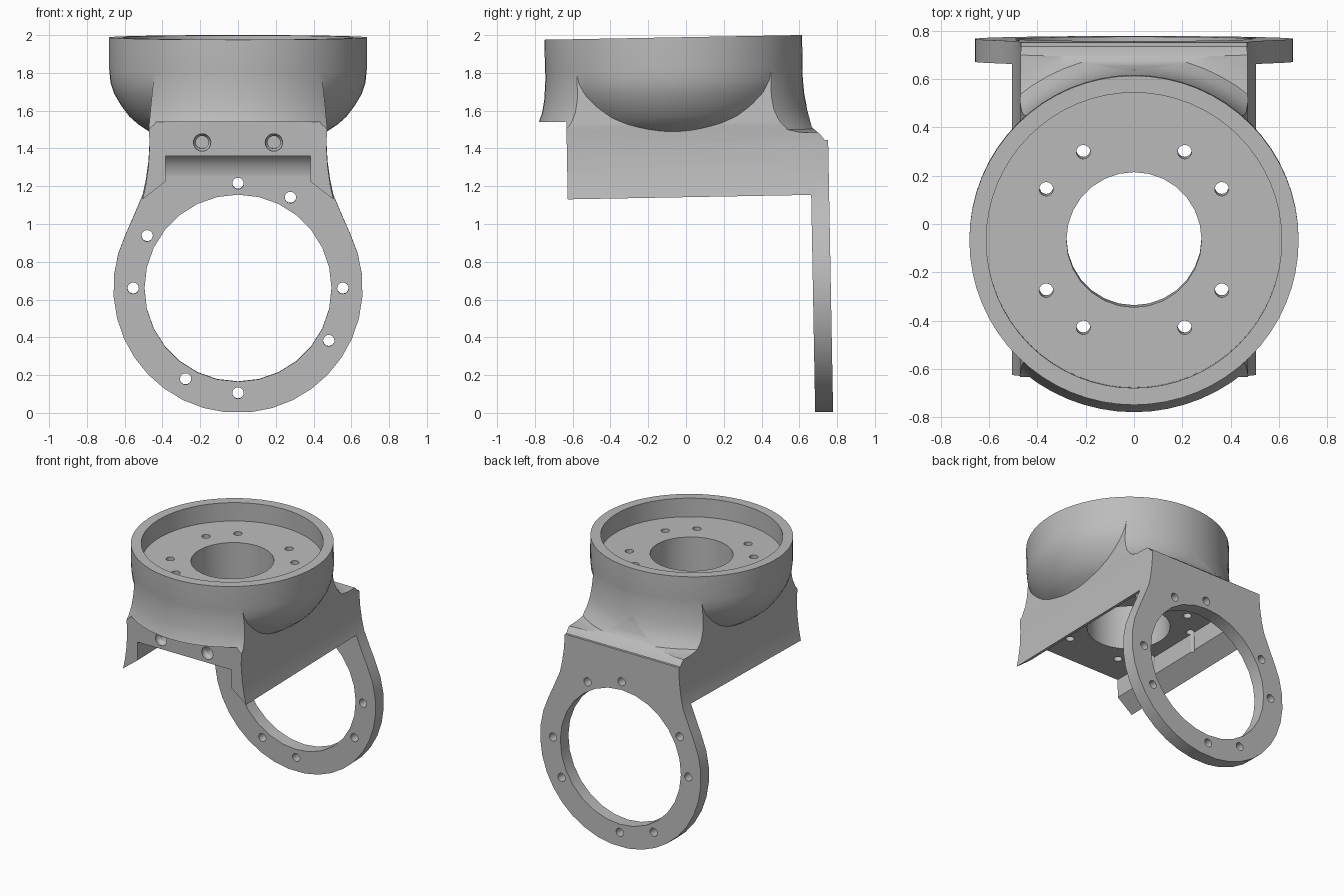
import bpy, bmesh, math
from mathutils import Matrix

cube = bpy.data.objects.get("Cube")
if cube:
    bpy.data.objects.remove(cube, do_unlink=True)

CUP_Y = -0.055     # cup axis
RING_Z = 0.648     # flange ring centre
BACK, INNER = 0.755, 0.66

grey = bpy.data.materials.new("plain grey")
grey.use_nodes = True
grey.diffuse_color = (0.5, 0.5, 0.5, 1)
grey.node_tree.nodes["Principled BSDF"].inputs["Base Color"].default_value = (0.5, 0.5, 0.5, 1)


def loft(name, rings):
    """Closed solid skinned through equal-sized rings of points."""
    bm = bmesh.new()
    loops = [[bm.verts.new(p) for p in ring] for ring in rings]
    for a, b in zip(loops, loops[1:]):
        for i in range(len(a)):
            j = (i + 1) % len(a)
            bm.faces.new((a[i], a[j], b[j], b[i]))
    bm.faces.new(loops[0])
    bm.faces.new(loops[-1])
    bmesh.ops.recalc_face_normals(bm, faces=bm.faces)
    mesh = bpy.data.meshes.new(name)
    bm.to_mesh(mesh)
    bm.free()
    mesh.materials.append(grey)
    obj = bpy.data.objects.new(name, mesh)
    bpy.context.collection.objects.link(obj)
    return obj


def circle(r, n, start=0):
    return [(r * math.cos(start + math.tau * i / n), r * math.sin(start + math.tau * i / n)) for i in range(n)]


def revolve(name, profile, n=64):
    return loft(name, [[(x, y + CUP_Y, z) for x, y in circle(r, n)] for r, z in profile])


def prism_y(name, pts, y0, y1):
    return loft(name, [[(x, y, z) for x, z in pts] for y in (y0, y1)])


def prism_x(name, pts, half):
    return loft(name, [[(x, y, z) for y, z in pts] for x in (-half, half)])


def mirrored(half):
    return half + [(-x, z) for x, z in reversed(half)]


def combine(target, tool, operation):
    mod = target.modifiers.new(operation, 'BOOLEAN')
    mod.operation, mod.solver, mod.object = operation, 'EXACT', tool
    bpy.context.view_layer.update()
    deps = bpy.context.evaluated_depsgraph_get()
    mesh = bpy.data.meshes.new_from_object(target.evaluated_get(deps))
    target.modifiers.clear()
    target.data = mesh
    bpy.data.objects.remove(tool, do_unlink=True)


# Saddle: flared skirt trimmed to the side walls and the rounded back
sides = [(0.505, 1.142), (0.488, 1.22), (0.474, 1.32), (0.468, 1.43)]
housing = revolve("bearing_housing", [
    (1.2, 1.0), (1.2, 1.465), (0.9, 1.47), (0.81, 1.475), (0.76, 1.49), (0.725, 1.54),
    (0.702, 1.6), (0.689, 1.67), (0.684, 1.73), (0.676, 1.86)])
combine(housing, prism_y("side_trim", mirrored(
    [(0.385, 1.235)] + sides + [(0.472, 1.52), (0.46, 1.65), (0.44, 1.84)]), -0.95, 0.95), 'INTERSECT')
combine(housing, prism_x("back_trim", [
    (-0.9, 1.0), (BACK, 1.0), (BACK, 1.37), (0.745, 1.42), (0.715, 1.46),
    (0.67, 1.5), (0.645, 1.6), (0.64, 1.9), (-0.9, 1.9)], 0.9), 'INTERSECT')
combine(housing, prism_x("front_trim", [
    (-1, 0.9), (-0.629, 0.9), (-0.629, 1.553), (-1, 1.553)], 0.9), 'DIFFERENCE')

# Round cup with a bowl-shaped underside
combine(housing, revolve("cup", [
    (0.4, 1.47), (0.47, 1.49), (0.53, 1.53), (0.575, 1.57), (0.62, 1.63), (0.655, 1.69),
    (0.675, 1.75), (0.682, 1.82), (0.682, 1.989)]), 'UNION')

# Open cavity between the side walls, with a rounded rear corner
combine(housing, prism_x("cavity", [
    (-1, 0.9), (INNER, 0.9), (INNER, 1.25), (0.645, 1.3), (0.61, 1.345),
    (0.56, 1.372), (-1, 1.372)], 0.385), 'DIFFERENCE')

# Hanging ring flange with its neck
arc = [(0.66 * math.sin(math.radians(a)), RING_Z - 0.66 * math.cos(math.radians(a)))
       for a in range(6, 126, 10)]
neck = [(0.55, 1.035)] + sides
combine(housing, prism_y("ring_flange", mirrored(arc + neck), INNER, BACK), 'UNION')

# Cup recess and centre bore
combine(housing, revolve("recess", [(0.612, 1.852), (0.612, 2.2)]), 'DIFFERENCE')
combine(housing, revolve("bore", [(0.28, 1.0), (0.28, 2.2)], 28), 'DIFFERENCE')

# Ring opening
combine(housing, prism_y("ring_opening", [(x, z + RING_Z) for x, z in circle(0.495, 28)], 0.5, 0.9), 'DIFFERENCE')

# Bolt holes: cup floor, ring flange, front plate
for quarter in range(4):
    for extra in (30, 60):
        a = math.radians(90 * quarter + extra)
        cx, cy = 0.42 * math.cos(a), CUP_Y + 0.42 * math.sin(a)
        combine(housing, loft("cup_bolt", [[(cx + x, cy + y, z) for x, y in circle(0.029, 16)]
                                           for z in (1.0, 2.2)]), 'DIFFERENCE')
    for extra in (0, 60):
        a = math.radians(90 * quarter + extra)
        cx, cz = 0.555 * math.cos(a), RING_Z + 0.555 * math.sin(a)
        combine(housing, prism_y("ring_bolt", [(cx + x, cz + z) for x, z in circle(0.03, 16)], 0.5, 0.9), 'DIFFERENCE')
for side in (-1, 1):
    combine(housing, loft("front_bolt", [
        [(side * 0.19 + x, y, 1.443 + z) for x, z in circle(r, 20)]
        for r, y in ((0.046, -0.8), (0.046, -0.61), (0.034, -0.59), (0.034, -0.48))]), 'DIFFERENCE')

# Slight forward lean of the whole casting
pivot = Matrix.Translation((0, 0, 1.3))
housing.data.transform(pivot @ Matrix.Rotation(math.radians(1.05), 4, 'X') @ pivot.inverted())

bpy.ops.object.select_all(action='DESELECT')
housing.select_set(True)
bpy.context.view_layer.objects.active = housing
bpy.ops.object.shade_smooth_by_angle(angle=math.radians(28))
